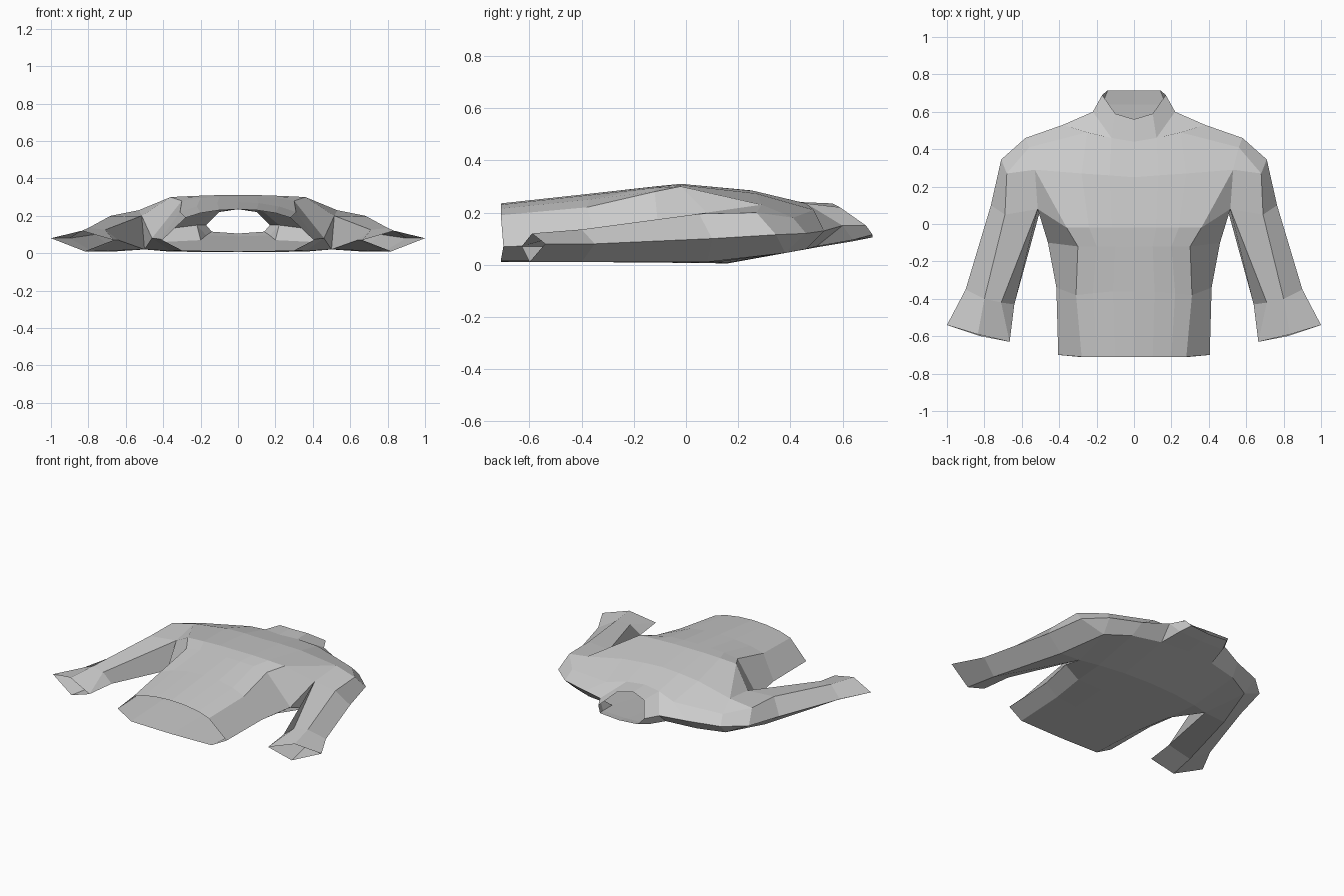
import bpy
import bmesh
from mathutils import Vector

cube = bpy.data.objects.get("Cube")
if cube:
    bpy.data.objects.remove(cube, do_unlink=True)

cloth = bpy.data.materials.new("light_grey_cloth")
cloth.use_nodes = True
GREY = (0.6, 0.6, 0.6, 1)
cloth.diffuse_color = GREY
cloth.node_tree.nodes["Principled BSDF"].inputs["Base Color"].default_value = GREY


def build(name, lofts, inside):
    """Skin each loft (rows of points), weld, face away from inside, mirror in x."""
    bm = bmesh.new()
    verts = {}

    def vert(p):
        if p not in verts:
            verts[p] = bm.verts.new(p)
        return verts[p]

    for rows in lofts:
        for a, b in zip(rows, rows[1:]):
            for i in range(len(a) - 1):
                corners = list(dict.fromkeys((a[i], a[i + 1], b[i + 1], b[i])))
                if len(corners) > 2:
                    bm.faces.new([vert(p) for p in corners])
    bmesh.ops.recalc_face_normals(bm, faces=bm.faces)
    inside = Vector(inside)
    out = sum(f.normal.dot(f.calc_center_median() - inside) * f.calc_area() for f in bm.faces)
    if out < 0:
        bmesh.ops.reverse_faces(bm, faces=bm.faces)
    mesh = bpy.data.meshes.new(name)
    bm.to_mesh(mesh)
    bm.free()
    mesh.materials.append(cloth)
    obj = bpy.data.objects.new(name, mesh)
    bpy.context.collection.objects.link(obj)
    mirror = obj.modifiers.new("mirror", "MIRROR")
    mirror.use_clip = True
    return obj


# Points shared by neighbouring parts
armpit_top, armpit_low = (0.515, 0.08, 0.2), (0.5, 0.08, 0.02)
chest_corner = (0.53, 0.29, 0.23)
yoke_corner = (0.56, 0.41, 0.18)
shoulder_tip = (0.58, 0.46, 0.12)
shoulder_mid = (0.38, 0.53, 0.13)
blade_corner = (0.56, 0.38, 0.045)
neck_front, neck_corner = (0, 0.44, 0.24), (0.12, 0.46, 0.235)
neck_side = (0.22, 0.6, 0.15)
nape_side, nape = (0.17, 0.64, 0.095), (0, 0.64, 0.09)
side_seam = [(0.405, -0.7, 0.07), (0.415, -0.34, 0.075), (0.46, -0.1, 0.08)]

# Front panel: belly, chest and yoke
front = [
    [(0, -0.71, 0.235), (0.1, -0.71, 0.23), (0.2, -0.71, 0.215), (0.28, -0.71, 0.19)],
    [(0, -0.36, 0.273), (0.11, -0.36, 0.268), (0.22, -0.37, 0.25), (0.31, -0.38, 0.22)],
    [(0, -0.12, 0.3), (0.1, -0.12, 0.299), (0.2, -0.12, 0.295), (0.3, -0.12, 0.28)],
    [(0, -0.02, 0.31), (0.12, -0.02, 0.31), (0.24, -0.02, 0.306), (0.36, -0.02, 0.3)],
    [(0, 0.25, 0.285), (0.13, 0.26, 0.283), (0.28, 0.27, 0.273), chest_corner],
    [neck_front, neck_corner, (0.25, 0.49, 0.21), yoke_corner],
]
shoulder = [front[-1][1:], [neck_side, shoulder_mid, shoulder_tip]]
# Steep flank from the front edge down to the side seam
flank = [[row[-1] for row in front[:5]], side_seam + [armpit_top, armpit_top]]
gusset = [[side_seam[2], armpit_top], [side_seam[2], armpit_low]]
build("shirt_front", [front, shoulder, flank, gusset], (0.1, 0, 0.12))

# Back panel, lying almost flat
back = [
    [(0, -0.71, 0.01), (0.15, -0.71, 0.012), (0.3, -0.71, 0.015), side_seam[0]],
    [(0, -0.36, 0.01), (0.16, -0.36, 0.01), (0.32, -0.35, 0.015), side_seam[1]],
    [(0, -0.1, 0.008), (0.18, -0.1, 0.008), (0.36, -0.1, 0.012), side_seam[2]],
    [(0, 0.16, 0.005), (0.2, 0.15, 0.006), (0.38, 0.12, 0.01), armpit_low],
    [(0, 0.52, 0.07), (0.2, 0.5, 0.07), (0.4, 0.46, 0.06), blade_corner],
]
top = back[-1]
nape_strip = [[top[0], top[1], top[1], top[2], top[3]],
              [nape, nape_side, neck_side, shoulder_mid, shoulder_tip]]
build("shirt_back", [back, nape_strip], (0.1, 0, 0.12))

# Sleeve: open tube from cuff to upper arm, then the shoulder cap
cuff_in = (0.665, -0.63, 0.07)
cuff = [cuff_in, (0.835, -0.59, 0.12), (1.0, -0.54, 0.08), (0.82, -0.6, 0.01), cuff_in]
elbow = [(0.71, -0.42, 0.125), (0.8, -0.4, 0.135), (0.9, -0.35, 0.08),
         (0.78, -0.4, 0.01), (0.64, -0.43, 0.07)]
upper = [armpit_top, (0.69, 0.05, 0.195), (0.765, 0.1, 0.1), (0.65, 0.08, 0.01), armpit_low]
cap = [chest_corner, (0.68, 0.27, 0.2), (0.71, 0.345, 0.115), blade_corner, blade_corner]
crown = [chest_corner, yoke_corner, shoulder_tip, blade_corner, blade_corner]
inner_strip = [[r[-1] for r in (cuff, elbow, upper)], [r[0] for r in (cuff, elbow, upper)]]
build("sleeves", [[cuff, elbow, upper, cap, crown], inner_strip], (0.7, -0.1, 0.08))

# Stand-up collar, open in the middle
base = [neck_front, neck_corner, neck_side, nape_side, nape]
rim = [(0, 0.56, 0.235), (0.1, 0.59, 0.22), (0.17, 0.69, 0.15), (0.14, 0.715, 0.115), (0, 0.715, 0.105)]
build("collar", [[base, rim]], (0, 0.6, 0.15))
